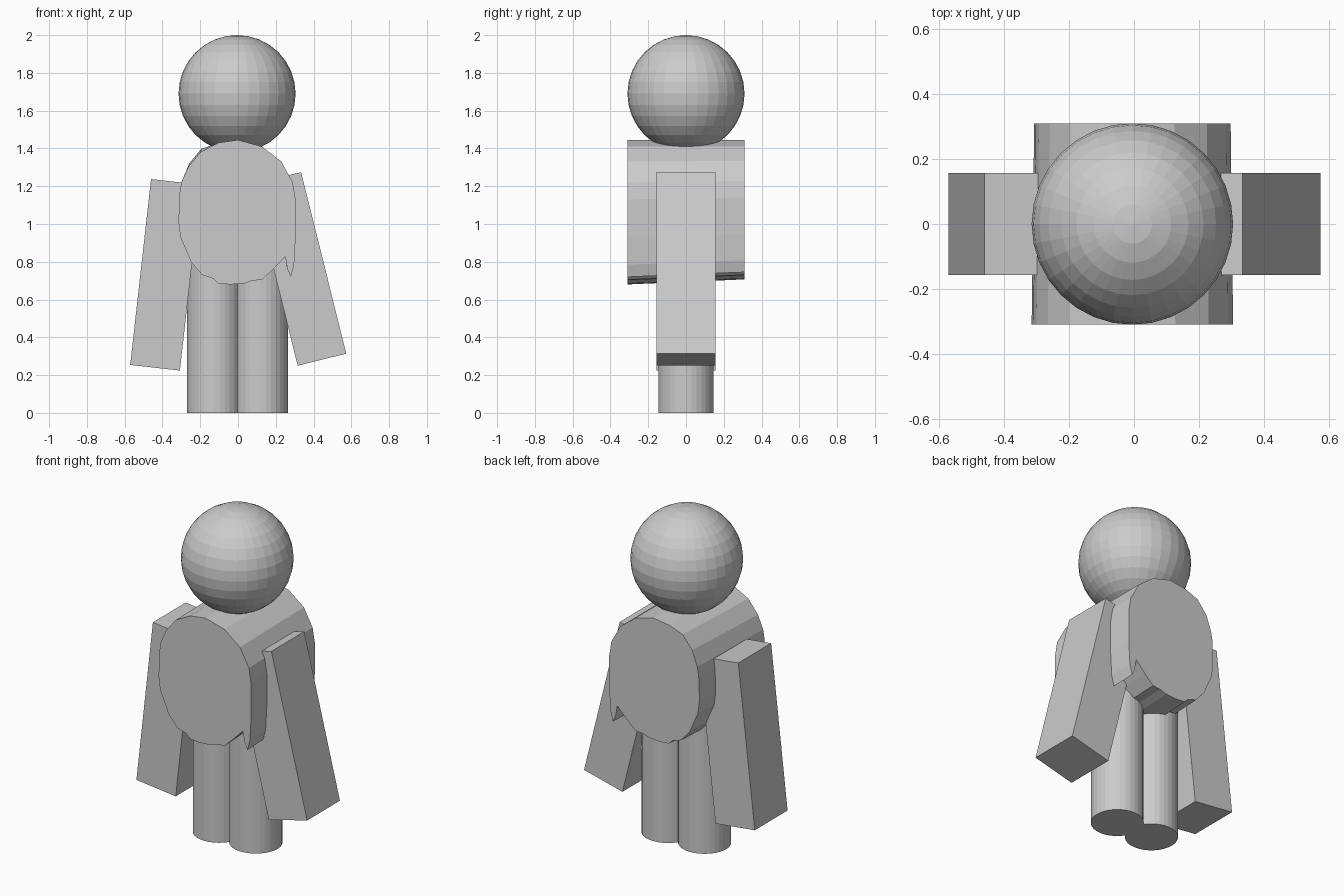
import bpy, bmesh
from math import radians

cube = bpy.data.objects.get("Cube")
if cube:
    bpy.data.objects.remove(cube, do_unlink=True)

grey = bpy.data.materials.new("plain_grey")
grey.use_nodes = True
grey.diffuse_color = (0.6, 0.6, 0.6, 1)
grey.node_tree.nodes["Principled BSDF"].inputs["Base Color"].default_value = (0.6, 0.6, 0.6, 1)


def finish(name):
    obj = bpy.context.object
    obj.name = obj.data.name = name
    obj.data.materials.append(grey)
    return obj


# Head: faceted ball
bpy.ops.mesh.primitive_uv_sphere_add(segments=32, ring_count=16, radius=0.31, location=(-0.005, 0, 1.69))
finish("head")

# Legs: two upright cylinders that just overlap
for name, x in (("right_leg", -0.125), ("left_leg", 0.12)):
    bpy.ops.mesh.primitive_cylinder_add(vertices=32, radius=0.146, depth=0.9, location=(x, 0, 0.45))
    finish(name)

# Arms: long boxes leaning outwards at the bottom
for name, x, z, tilt in (("right_arm", -0.384, 0.731, 6.4), ("left_arm", 0.325, 0.762, -14)):
    bpy.ops.mesh.primitive_cube_add(size=1, location=(x, 0, z), rotation=(0, radians(tilt), 0))
    finish(name).scale = (0.265, 0.314, 0.99)

# Body: ragged outline (x, z) run from front to back, clockwise from the top
outline = [
    (0, 1.445), (.127, 1.41), (.23, 1.33), (.29, 1.22), (.305, 1.13), (.305, .93),
    (.297, .785), (.28, .72), (.262, .76), (.25, .827), (.185, .76), (.127, .705),
    (.075, .70), (.03, .685), (-.04, .68), (-.105, .685), (-.13, .71), (-.19, .73),
    (-.25, .80), (-.27, .85), (-.305, .93), (-.315, 1.01), (-.31, 1.16), (-.30, 1.22),
    (-.265, 1.30), (-.2, 1.38), (-.105, 1.43),
]


def back_point(x, z):
    # The back is a little smaller, with a fuller right shoulder
    lift = 0.015 if x < -0.15 and z > 1.25 else 0
    return (x * 0.975, 0.31, 1.445 - (1.445 - z) * 0.965 + lift)


bm = bmesh.new()
front = [bm.verts.new((x, -0.31, z)) for x, z in outline]
back = [bm.verts.new(back_point(x, z)) for x, z in outline]
bm.faces.new(front)
bm.faces.new(back[::-1])
for i in range(len(outline)):
    j = (i + 1) % len(outline)
    bm.faces.new((front[i], back[i], back[j], front[j]))
bmesh.ops.recalc_face_normals(bm, faces=bm.faces)
mesh = bpy.data.meshes.new("body")
bm.to_mesh(mesh)
bm.free()
body = bpy.data.objects.new("body", mesh)
bpy.context.collection.objects.link(body)
mesh.materials.append(grey)
